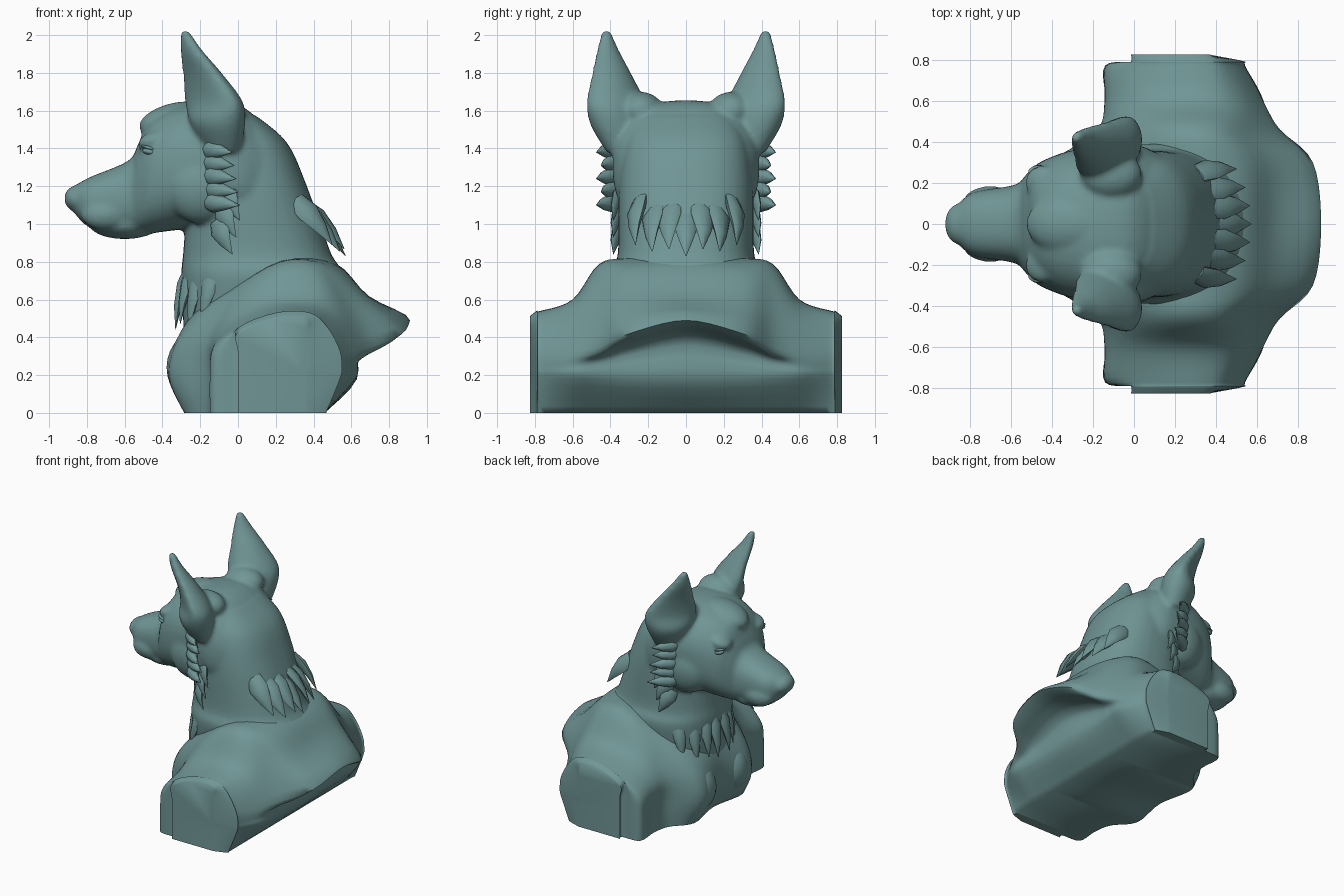
import bpy, bmesh, math
from mathutils import Vector, Matrix

if "Cube" in bpy.data.objects:
    bpy.data.objects.remove(bpy.data.objects["Cube"])

mat = bpy.data.materials.new("slate teal")
mat.diffuse_color = (0.165, 0.305, 0.305, 1)
mat.use_nodes = True
mat.node_tree.nodes["Principled BSDF"].inputs["Base Color"].default_value = mat.diffuse_color


def finish(bm, name, angle=40):
    bmesh.ops.recalc_face_normals(bm, faces=bm.faces)
    me = bpy.data.meshes.new(name)
    bm.to_mesh(me)
    bm.free()
    ob = bpy.data.objects.new(name, me)
    bpy.context.collection.objects.link(ob)
    me.materials.append(mat)
    bpy.ops.object.select_all(action='DESELECT')
    ob.select_set(True)
    bpy.context.view_layer.objects.active = ob
    bpy.ops.object.shade_smooth_by_angle(angle=math.radians(angle))
    return ob


def spline(pts, k):
    """Catmull-Rom through tuples of any size."""
    out = []
    for i in range(len(pts) - 1):
        a, b, c, d = pts[max(i - 1, 0)], pts[i], pts[i + 1], pts[min(i + 2, len(pts) - 1)]
        for j in range(k):
            t = j / k
            out.append(tuple(0.5 * (2*q + (r - p)*t + (2*p - 5*q + 4*r - s)*t*t + (3*q - p - 3*r + s)*t**3)
                             for p, q, r, s in zip(a, b, c, d)))
    return out + [tuple(pts[-1])]


def skin(bm, rings):
    """Joins closed rings and caps both ends."""
    vs = [[bm.verts.new(p) for p in r] for r in rings]
    n = len(vs[0])
    for a, b in zip(vs, vs[1:]):
        for i in range(n):
            bm.faces.new((a[i], a[(i + 1) % n], b[(i + 1) % n], b[i]))
    bm.faces.new(vs[0])
    bm.faces.new(vs[-1])


def oval(n=40, e=2.4):
    for i in range(n):
        t = 2 * math.pi * i / n
        c, s = math.cos(t), math.sin(t)
        yield math.copysign(abs(c) ** (2 / e), c), math.copysign(abs(s) ** (2 / e), s)


def ball(bm, c, r, rot=0):
    m = Matrix.Translation(c) @ Matrix.Rotation(rot, 4, 'Y') @ Matrix.Diagonal((*r, 1))
    bmesh.ops.create_uvsphere(bm, u_segments=24, v_segments=14, radius=1, matrix=m)


def spike(bm, base, tip, r, flat=0.5):
    """Flattened tuft of fur, bowed slightly along its length."""
    base, tip = Vector(base), Vector(tip)
    d = tip - base
    side = d.cross(Vector((base.x - 0.1, base.y, 0))).normalized()
    up = side.cross(d).normalized()
    rings = []
    for t, w in ((0, 0.8), (0.3, 1), (0.65, 0.6), (1, 0.03)):
        c = base + d * t + up * 0.02 * math.sin(math.pi * t)
        rings.append([c + side * r * w * u + up * r * w * flat * v for u, v in oval(8, 2)])
    skin(bm, rings)


# torso: x-z profiles (chest, over the top, back lip, under the lip) lofted across y
half = [
    (0, [(-.32, .2), (-.29, .43), (-.17, .6), (.28, .81), (.52, .79), (.69, .62), (.91, .49), (.64, .4)]),
    (.3, [(-.365, .2), (-.3, .42), (-.1, .62), (.25, .81), (.5, .78), (.67, .62), (.87, .42), (.63, .34)]),
    (.46, [(-.17, .2), (-.16, .4), (0, .63), (.2, .77), (.4, .77), (.55, .62), (.71, .35), (.63, .28)]),
    (.6, [(-.14, .2), (-.13, .37), (0, .51), (.2, .59), (.4, .59), (.53, .5), (.62, .33), (.625, .25)]),
    (.77, [(-.14, .2), (-.12, .34), (0, .45), (.2, .53), (.38, .53), (.47, .45), (.53, .33), (.54, .24)]),
]


def profile(y, pts):
    low = [(pts[0][0] + (.08 if y < .4 else 0), 0)]
    pts = low + pts + [(pts[-1][0] - .01, .18), (min(.46, pts[-1][0]), 0)]
    return (y, *[v for p in pts for v in p])


step = [(max(x, 0), z) for x, z in half[-1][1]]
end = [(min(x, .36), z * .95) for x, z in step]
rows = [profile(y, p) for y, p in half + [(.79, step), (.825, end)]]
rows = [(-r[0], *r[1:]) for r in reversed(rows[1:])] + rows
bm = bmesh.new()
rings = []
for r in spline(rows, 5):
    prof = spline([(r[i], r[i + 1]) for i in range(1, len(r), 2)], 4)
    rings.append([(x, r[0], max(z, 0)) for x, z in prof])
skin(bm, rings)
# extra fullness of the two breast lobes
for s in (1, -1):
    ball(bm, (-.2, s * .2, .24), (.178, .15, .2))
finish(bm, "torso", 65)

# head and neck: overlapping lofts and muscle masses fused by a remesh
bm = bmesh.new()
skull = [  # x, top z, bottom z, half width
    (-.9, 1.17, 1.1, .04), (-.86, 1.205, 1.05, .09), (-.78, 1.25, .98, .155), (-.58, 1.335, .945, .19),
    (-.53, 1.42, .945, .235), (-.46, 1.55, .95, .3), (-.3, 1.63, .97, .36), (-.1, 1.655, .98, .385),
    (.05, 1.605, .95, .375), (.28, 1.38, 1, .25)]
skin(bm, [[(x, w * u, (t + b) / 2 + (t - b) / 2 * v) for u, v in oval()]
          for x, t, b, w in spline(skull, 4)])
neck = [  # z, front x, back x, half width
    (1.57, -.15, .1, .24), (1.43, -.22, .26, .32), (1.2, -.26, .365, .355),
    (.85, -.29, .49, .36), (.7, -.3, .55, .39), (.3, -.28, .4, .3)]
skin(bm, [[((f + b) / 2 + (b - f) / 2 * u, w * v, z) for u, v in oval()]
          for z, f, b, w in spline(neck, 5)])
ball(bm, (-.853, 0, 1.135), (.068, .1, .07))           # nose
ball(bm, (-.6, 0, 1), (.19, .16, .08))                 # lower jaw
ball(bm, (-.34, 0, 1.555), (.19, .14, .085), -.25)     # forehead
ear = [  # z, centre x, centre y, half width, half depth, hollow
    (1.38, -.08, .33, .1, .08, 0), (1.53, -.11, .365, .165, .13, .1), (1.65, -.14, .385, .185, .14, .5),
    (1.8, -.2, .405, .125, .1, .6), (1.92, -.252, .418, .07, .055, .4), (2.025, -.283, .422, .022, .022, 0)]
for s in (1, -1):
    ball(bm, (-.19, s * .26, 1.2), (.2, .135, .2))     # cheek
    ball(bm, (-.45, s * .2, 1.445), (.085, .085, .045), -.4)   # brow
    ball(bm, (-.7, s * .11, 1.05), (.13, .075, .085))  # lip
    ball(bm, (-.11, s * .24, 1.6), (.15, .12, .1))     # root of the ear
    # ear: tapering shape, flattened on its forward and outward side
    rings = []
    for z, cx, cy, w, d, h in spline(ear, 5):
        ring = []
        for u, v in oval(32, 2):
            dv = d * v * (1 - h) if v > 0 else d * v
            ring.append((cx + .7071 * (w * u - dv), s * (cy + .7071 * (w * u + dv)), z))
        rings.append(ring)
    skin(bm, rings)
head = finish(bm, "head_neck_and_ears")
rm = head.modifiers.new("fuse", 'REMESH')
rm.mode = 'VOXEL'
rm.voxel_size = 0.014
rm.use_smooth_shade = True
sm = head.modifiers.new("soften", 'SMOOTH')
sm.factor = 0.5
sm.iterations = 10

for s, side in ((1, "left"), (-1, "right")):
    # narrow eye under a lid
    bm = bmesh.new()
    ball(bm, (-.465, s * .258, 1.382), (.042, .03, .018), .2)
    ball(bm, (-.462, s * .25, 1.4), (.055, .036, .012), .25)
    finish(bm, side + "_eye")

    # cheek tufts sweeping backward and out, alternately long and short
    bm = bmesh.new()
    for i in range(5):
        z = 1.40 - .07 * i
        out = .475 if i % 2 == 0 else .45
        spike(bm, (-.17, s * .33, z), (-.03 + .01 * i, s * out, z - .02), .055, .8)
    # edge of the ruff running down the neck
    for i in range(3):
        x, z = -.03 - .02 * i, 1.08 - .09 * i
        spike(bm, (x - .04, s * .325, z + .12), (x + .04, s * .385, z - .06), .06, .4)
    finish(bm, side + "_cheek_fur", 60)

# fur points on the nape
bm = bmesh.new()
for i in range(-3, 4):
    y, z = .085 * i, .83 + .012 * abs(i) + .025 * (i % 2)
    k = 1 - (y / .4) ** 2
    spike(bm, (.14 + .21 * k ** .5, y * .95, z + .24), (.26 + .31 * k ** .5, y * 1.05, z), .07, .5)
finish(bm, "nape_fur", 60)

# fur points on the throat, following the neck round to the sides
bm = bmesh.new()
for i in range(4):
    for s in (1, -1):
        y = .05 + .08 * i
        x = -.255 + 1.7 * y * y
        spike(bm, (x, s * y * .95, .78), (x - .08, s * (y + .02), .44 + .03 * (i % 2)), .055, .6)
finish(bm, "throat_fur", 60)
